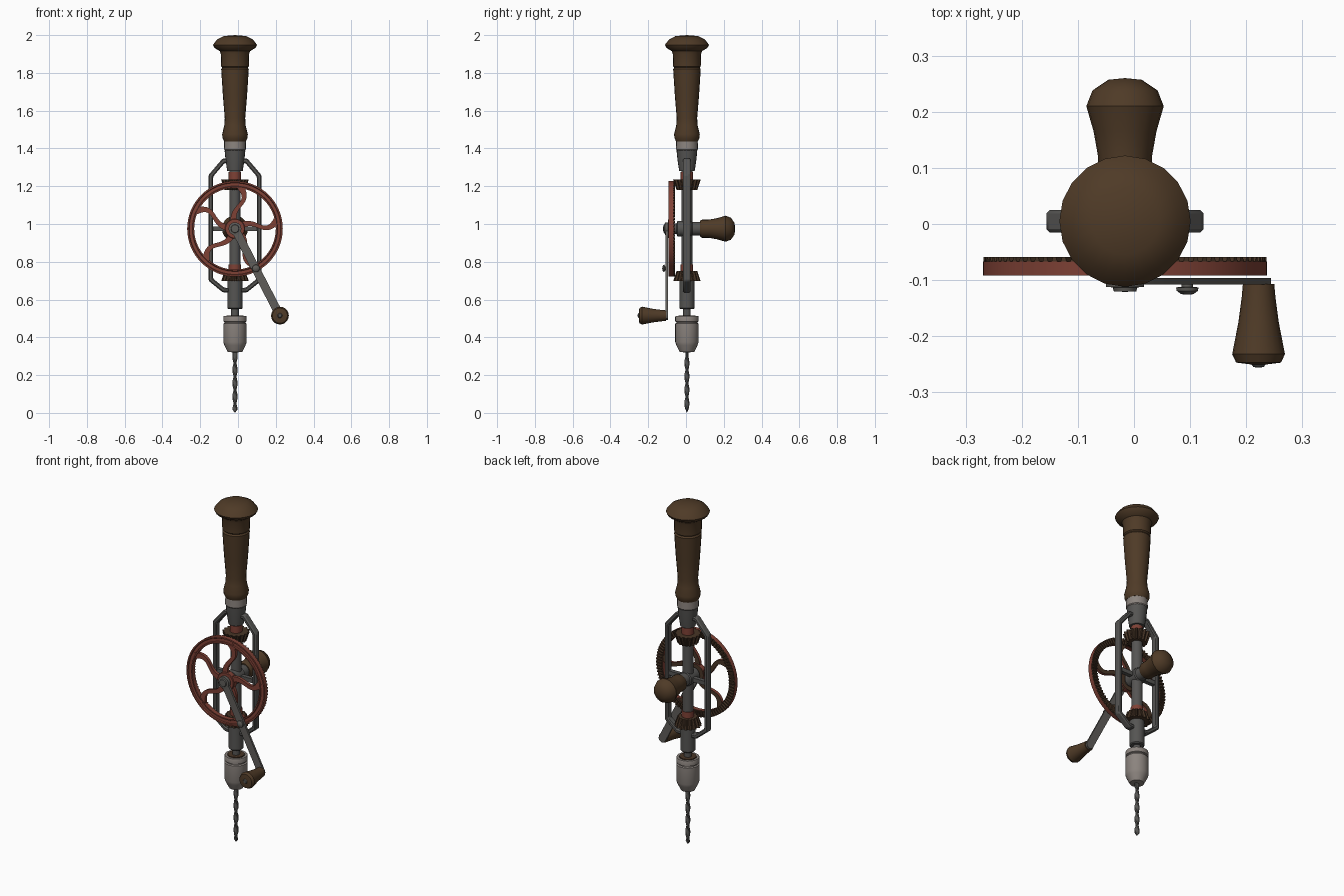
import bpy, bmesh, math
from mathutils import Vector

if "Cube" in bpy.data.objects:
    bpy.data.objects.remove(bpy.data.objects["Cube"])

CX, CY, WZ = -0.016, 0.005, 0.975      # spindle axis and wheel height
X, Y, Z = Vector((1, 0, 0)), Vector((0, 1, 0)), Vector((0, 0, 1))


def material(name, rgb):
    m = bpy.data.materials.new(name)
    m.use_nodes = True
    m.diffuse_color = (*rgb, 1)
    bsdf = m.node_tree.nodes["Principled BSDF"]
    bsdf.inputs["Base Color"].default_value = (*rgb, 1)
    bsdf.inputs["Roughness"].default_value = 0.7
    return m


WOOD = material("dark wood", (0.078, 0.043, 0.02))
RED = material("worn red paint", (0.21, 0.053, 0.036))
RUST = material("rusty iron", (0.065, 0.036, 0.02))
STEEL = material("dark steel", (0.092, 0.09, 0.086))
ARM = material("crank steel", (0.115, 0.11, 0.1))
PALE = material("pale steel", (0.26, 0.23, 0.21))


def finish(name, bm, mats, rule=None):
    bmesh.ops.remove_doubles(bm, verts=bm.verts, dist=1e-5)
    bmesh.ops.recalc_face_normals(bm, faces=bm.faces)
    if rule:
        for f in bm.faces:
            f.material_index = int(rule(f))
    me = bpy.data.meshes.new(name)
    bm.to_mesh(me)
    bm.free()
    for m in mats:
        me.materials.append(m)
    ob = bpy.data.objects.new(name, me)
    bpy.context.collection.objects.link(ob)
    bpy.ops.object.select_all(action="DESELECT")
    ob.select_set(True)
    bpy.context.view_layer.objects.active = ob
    bpy.ops.object.shade_smooth_by_angle(angle=math.radians(35))
    return ob


def skin(bm, rings):
    for a, b in zip(rings, rings[1:]):
        n = len(a)
        for i in range(n):
            j = (i + 1) % n
            bm.faces.new((a[i], a[j], b[j], b[i]))


def lathe(name, profile, mats, axis=Z, at=(CX, CY, 0), seg=20, tooth=0, rule=None):
    """Turn (radius, position) pairs around an axis; tooth cuts gear notches."""
    u, v = (X, Y) if axis == Z else (X, Z)
    bm, rings = bmesh.new(), []
    for r, t in profile:
        ring = []
        for i in range(seg):
            a = math.tau * i / seg
            rr = r * (1 - tooth * (i % 4 > 1))
            ring.append(bm.verts.new(Vector(at) + axis * t
                                     + rr * (u * math.cos(a) + v * math.sin(a))))
        rings.append(ring)
    skin(bm, rings)
    return finish(name, bm, mats, rule)


def strip(name, pts, widths, y0, y1, mats, rule=None):
    """Bar following (x, z) points, with a rectangular section from y0 to y1."""
    bm, rings = bmesh.new(), []
    pts = [Vector(p) for p in pts]
    for i, p in enumerate(pts):
        ins = (p - pts[i - 1]).normalized() if i else Vector((0, 0))
        out = (pts[i + 1] - p).normalized() if i < len(pts) - 1 else Vector((0, 0))
        d = (ins + out).normalized()
        side = Vector((-d.y, d.x)) * widths[i] / 2
        if ins.length and out.length:
            side /= max(d.dot(out), 0.5)
        a, b = p + side, p - side
        rings.append([bm.verts.new(c) for c in
                      ((a.x, y0, a.y), (a.x, y1, a.y), (b.x, y1, b.y), (b.x, y0, b.y))])
    skin(bm, rings)
    bm.faces.new(rings[0])
    bm.faces.new(rings[-1])
    return finish(name, bm, mats, rule)


def rear(f):
    return f.normal.y > 0.5


# Main wooden handle with its knob
lathe("handle_knob", [(0, 2), (0.06, 1.995), (0.095, 1.977), (0.117, 1.948), (0.108, 1.932),
                      (0.08, 1.915), (0.075, 1.9), (0.073, 1.835), (0.066, 1.828), (0, 1.828)],
      [WOOD])
lathe("handle_grip", [(0, 1.83), (0.066, 1.83), (0.073, 1.82), (0.064, 1.68), (0.054, 1.56),
                      (0.057, 1.52), (0.068, 1.475), (0.066, 1.455), (0.058, 1.438), (0, 1.438)],
      [WOOD])
lathe("ferrule", [(0, 1.44), (0.057, 1.44), (0.058, 1.395), (0.052, 1.388), (0, 1.388)], [PALE])

# Spindle column
lathe("frame_head", [(0, 1.39), (0.055, 1.39), (0.05, 1.34), (0.041, 1.28), (0, 1.28)], [STEEL])
lathe("spindle", [(0, 1.3), (0.03, 1.3), (0.03, 0.7), (0, 0.7)], [STEEL])
lathe("frame_foot", [(0, 0.72), (0.04, 0.72), (0.04, 0.555), (0.036, 0.55), (0, 0.55)], [STEEL])
lathe("chuck_stem", [(0, 0.56), (0.02, 0.56), (0.02, 0.5), (0, 0.5)], [STEEL])
for name, lo, hi in (("upper_collar", 1.225, 1.275), ("lower_collar", 0.74, 0.785)):
    lathe(name, [(0, lo), (0.033, lo), (0.033, hi), (0, hi)], [RED])

# Bevel pinions facing the wheel
for name, wide, narrow in (("upper_pinion", 1.235, 1.18), ("lower_pinion", 0.697, 0.75)):
    lathe(name, [(0, wide), (0.073, wide), (0.055, narrow), (0, narrow)], [RUST],
          seg=64, tooth=0.14)

# Side frame bars, mirrored
for name, s in (("left_frame_bar", 1), ("right_frame_bar", -1)):
    path = [(0.03, 1.335), (0.06, 1.335), (0.128, 1.255), (0.128, 0.705), (0.06, 0.65), (0.03, 0.65)]
    bar = strip(name, [(CX + s * x, z) for x, z in path], [0.024] * 6, CY - 0.02, CY + 0.02, [STEEL])
    bev = bar.modifiers.new("soft_edges", "BEVEL")
    bev.width, bev.segments = 0.006, 1
strip("cross_bar", [(CX - 0.125, WZ), (CX + 0.125, WZ)], [0.024] * 2, CY - 0.012, CY + 0.012, [STEEL])

# Drive axle and side handle
hub = (CX, 0, WZ)
lathe("axle", [(0, -0.1), (0.028, -0.1), (0.028, -0.05), (0.042, -0.045), (0.042, 0.03),
               (0.036, 0.035), (0.036, 0.078), (0, 0.078)], [STEEL], Y, hub)
lathe("side_handle", [(0, 0.075), (0.042, 0.075), (0.048, 0.085), (0.048, 0.12), (0.056, 0.165),
                      (0.069, 0.21), (0.058, 0.238), (0.03, 0.257), (0, 0.26)], [WOOD], Y, hub)

# Gear wheel: grooved rim, hub, curved spokes and rear teeth
lathe("wheel_rim", [(0.253, -0.092), (0.253, -0.067), (0.216, -0.067), (0.216, -0.092),
                    (0.223, -0.092), (0.226, -0.086), (0.242, -0.086), (0.245, -0.092),
                    (0.253, -0.092)], [RED, RUST], Y, hub, 64, rule=rear)
lathe("wheel_hub", [(0, -0.094), (0.05, -0.094), (0.053, -0.09), (0.053, -0.062), (0, -0.062)],
      [RED, RUST], Y, hub, 24, rule=rear)


def polar(r, deg):
    a = math.radians(deg)
    return CX + r * math.cos(a), WZ + r * math.sin(a)


# Each spoke is a smooth S from hub to rim
for k in range(5):
    base = 85 + 72 * k
    pts, widths = [], []
    for i in range(15):
        t = i / 14
        pts.append(polar(0.04 + 0.185 * t, base + 14 * math.cos(t * math.pi * 1.45)
                         * (1 - 0.25 * t)))
        widths.append(0.036 - 0.014 * math.sin(t * math.pi))
    strip("spoke_%d" % (k + 1), pts, widths, -0.088, -0.07, [RED, RUST], rear)

bm = bmesh.new()
teeth = 84
for k in range(teeth):
    corners = []
    for y, w in ((-0.068, 0.32), (-0.059, 0.18)):
        ring = []
        for r, s in ((0.219, -w), (0.252, -w), (0.252, w), (0.219, w)):
            x, z = polar(r, 360 * (k + s) / teeth)
            ring.append(bm.verts.new((x, y, z)))
        corners.append(ring)
    skin(bm, corners)
    bm.faces.new(corners[1])
finish("wheel_teeth", bm, [RUST])

# Crank arm with rounded ends, bolts and grip
start, end = Vector((CX, WZ)), Vector((0.222, 0.515))
run = (end - start).normalized()
ends = [(-0.022, 0.016), (-0.012, 0.038), (0, 0.044)]
path = [start + run * d for d, w in ends] + [end - run * d for d, w in reversed(ends)]
size = [w for d, w in ends]
strip("crank_arm", path, size + size[::-1], -0.108, -0.096, [ARM])
lathe("crank_hub_cap", [(0, -0.094), (0.034, -0.094), (0.034, -0.112), (0.022, -0.113),
                        (0.02, -0.12), (0, -0.121)], [ARM], Y, hub)
lathe("crank_bolt", [(0, -0.105), (0.01, -0.105), (0.01, -0.112), (0.02, -0.113),
                     (0.019, -0.119), (0.011, -0.125), (0, -0.126)], [ARM], Y, (0.095, 0, 0.765))
grip = (0.222, 0, 0.515)
lathe("crank_grip", [(0, -0.107), (0.028, -0.107), (0.03, -0.13), (0.036, -0.175), (0.047, -0.232),
                     (0.04, -0.247), (0.016, -0.25), (0, -0.25)], [WOOD], Y, grip)
lathe("grip_pin", [(0, -0.24), (0.014, -0.249), (0.009, -0.255), (0, -0.256)], [STEEL], Y, grip, 12)

# Chuck
lathe("chuck_cap", [(0, 0.516), (0.045, 0.516), (0.045, 0.5), (0, 0.5)], [RUST])
lathe("chuck", [(0, 0.505), (0.045, 0.505), (0.047, 0.512), (0.06, 0.512), (0.062, 0.508),
                (0.062, 0.484), (0.055, 0.481), (0.055, 0.476), (0.062, 0.472), (0.062, 0.375),
                (0.056, 0.358), (0.038, 0.322), (0, 0.32)], [PALE], seg=24)

# Twisted drill bit with a pointed tip
bm, rings = bmesh.new(), []
for i in range(61):
    z = 0.33 - 0.312 * i / 60
    ring = []
    for j in range(12):
        a = math.tau * j / 12
        r = 0.0105 + 0.0035 * math.cos(2 * a)
        turn = a + max(0, i - 6) * 0.23
        ring.append(bm.verts.new((CX + r * math.cos(turn), CY + r * math.sin(turn), z)))
    rings.append(ring)
skin(bm, rings)
tip = bm.verts.new((CX, CY, 0))
for j in range(12):
    bm.faces.new((rings[-1][j], rings[-1][(j + 1) % 12], tip))
finish("drill_bit", bm, [STEEL])
